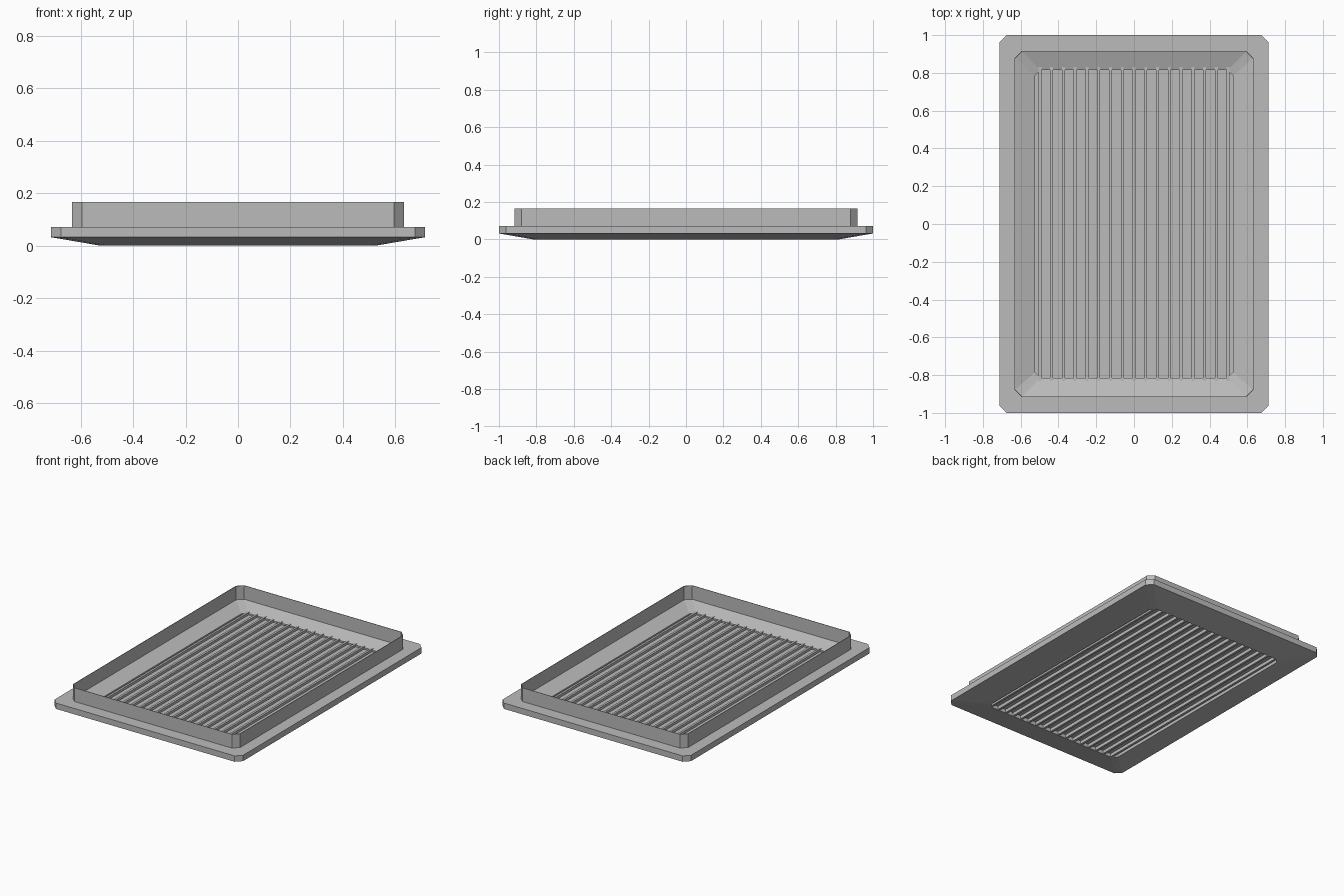
import bpy
import bmesh

if "Cube" in bpy.data.objects:
    bpy.data.objects.remove(bpy.data.objects["Cube"], do_unlink=True)

grey = bpy.data.materials.new("light grey metal")
grey.use_nodes = True
colour = (0.5, 0.5, 0.5, 1)
grey.diffuse_color = colour
grey.node_tree.nodes["Principled BSDF"].inputs["Base Color"].default_value = colour


def finish(name, bm):
    bmesh.ops.recalc_face_normals(bm, faces=bm.faces)
    mesh = bpy.data.meshes.new(name)
    bm.to_mesh(mesh)
    bm.free()
    mesh.materials.append(grey)
    obj = bpy.data.objects.new(name, mesh)
    bpy.context.collection.objects.link(obj)
    return obj


def ring(bm, hx, hy, cut, z):
    """Rectangle with clipped corners."""
    pts = []
    for sx, sy in ((1, 1), (-1, 1), (-1, -1), (1, -1)):
        pair = [(sx * hx, sy * (hy - cut)), (sx * (hx - cut), sy * hy)]
        pts += pair if sx * sy > 0 else pair[::-1]
    return [bm.verts.new((x, y, z)) for x, y in pts]


def box(name, x, hx, hy, z0, z1):
    bm = bmesh.new()
    bmesh.ops.create_cube(bm, size=1)
    for v in bm.verts:
        v.co = (x + v.co.x * 2 * hx, v.co.y * 2 * hy, z0 + (v.co.z + 0.5) * (z1 - z0))
    return finish(name, bm)


# Frame: flange, thin upright collar and sloping inner funnel, as a closed loft
bm = bmesh.new()
profile = [
    (0.525, 0.815, 0.03, 0.0),
    (0.712, 1.0, 0.037, 0.032),
    (0.712, 1.0, 0.037, 0.072),
    (0.632, 0.916, 0.037, 0.072),
    (0.632, 0.916, 0.037, 0.166),
    (0.629, 0.913, 0.036, 0.166),
    (0.629, 0.913, 0.036, 0.072),
    (0.525, 0.815, 0.03, 0.04),
]
rings = [ring(bm, *p) for p in profile]
for a, b in zip(rings, rings[1:] + rings[:1]):
    for i in range(8):
        j = (i + 1) % 8
        bm.faces.new((a[i], a[j], b[j], b[i]))
finish("vent_frame", bm)

# Backing sheet between the fins
box("backing_sheet", 0, 0.527, 0.817, 0.026, 0.029)

# Row of narrow upright fins
count, pitch = 17, 0.0623
for i in range(count):
    x = (i - (count - 1) / 2) * pitch
    box(f"fin_{i + 1}", x, 0.0075, 0.83, 0.004, 0.046)
